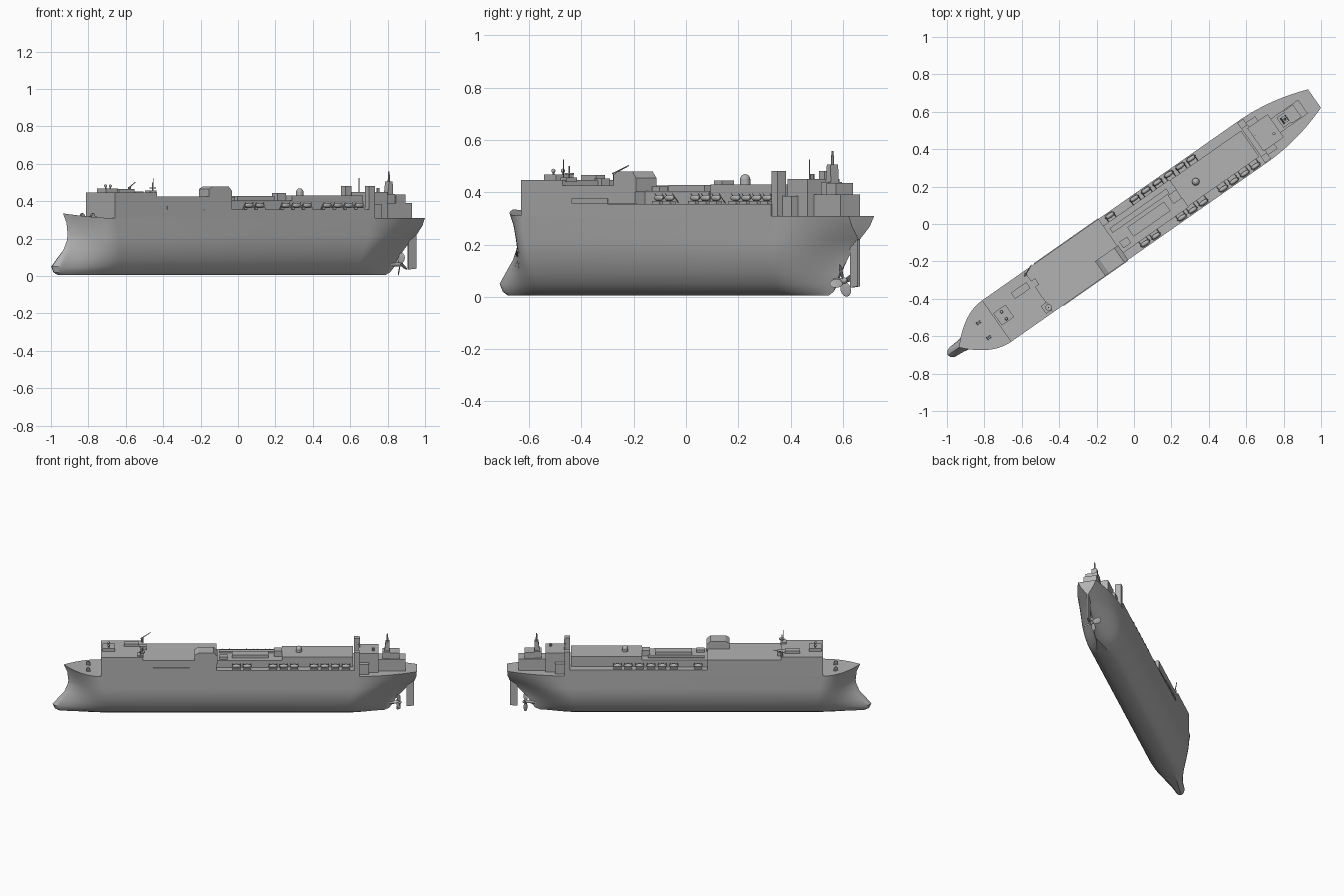
import bpy, bmesh, math
from mathutils import Matrix, Vector

if "Cube" in bpy.data.objects:
    bpy.data.objects.remove(bpy.data.objects["Cube"])

gray = bpy.data.materials.new("ship_gray")
gray.use_nodes = True
gray.diffuse_color = (0.45, 0.45, 0.45, 1)
gray.node_tree.nodes["Principled BSDF"].inputs["Base Color"].default_value = (0.45, 0.45, 0.45, 1)

# The ship lies diagonally: parts are built with bow at -x, then turned.
TURN = Matrix.Rotation(math.radians(35), 4, 'Z') @ Matrix.Translation((0, -0.004, 0))


def finish(name, bm, smooth=False):
    bmesh.ops.remove_doubles(bm, verts=bm.verts, dist=0.0004)
    bmesh.ops.recalc_face_normals(bm, faces=bm.faces)
    bm.transform(TURN)
    mesh = bpy.data.meshes.new(name)
    bm.to_mesh(mesh)
    bm.free()
    mesh.materials.append(gray)
    ob = bpy.data.objects.new(name, mesh)
    bpy.context.collection.objects.link(ob)
    if smooth:
        bpy.ops.object.select_all(action='DESELECT')
        ob.select_set(True)
        bpy.context.view_layer.objects.active = ob
        bpy.ops.object.shade_smooth_by_angle(angle=math.radians(30))
    return ob


def box(name, s0, s1, t0, t1, z0, z1):
    bm = bmesh.new()
    size = Matrix.Diagonal((s1 - s0, t1 - t0, z1 - z0, 1))
    mid = Matrix.Translation(((s0 + s1) / 2, (t0 + t1) / 2, (z0 + z1) / 2))
    bmesh.ops.create_cube(bm, size=1, matrix=mid @ size)
    return finish(name, bm)


def prism(name, outline, t0, t1):
    """Extrude a side outline of (s, z) points across the ship."""
    bm = bmesh.new()
    face = bm.faces.new([bm.verts.new((s, t0, z)) for s, z in outline])
    ext = bmesh.ops.extrude_face_region(bm, geom=[face])["geom"]
    bmesh.ops.translate(bm, vec=(0, t1 - t0, 0), verts=[v for v in ext if isinstance(v, bmesh.types.BMVert)])
    return finish(name, bm)


def rod(name, a, b, r0, r1=None, sides=8):
    a, b = Vector(a), Vector(b)
    bm = bmesh.new()
    place = Matrix.Translation((a + b) / 2) @ (b - a).to_track_quat('Z', 'Y').to_matrix().to_4x4()
    bmesh.ops.create_cone(bm, cap_ends=True, segments=sides, radius1=r0,
                          radius2=r0 if r1 is None else r1, depth=(b - a).length, matrix=place)
    return finish(name, bm, True)


def ball(name, centre, radii):
    bm = bmesh.new()
    place = Matrix.Translation(centre) @ Matrix.Diagonal((*radii, 1))
    bmesh.ops.create_uvsphere(bm, u_segments=14, v_segments=8, radius=1, matrix=place)
    return finish(name, bm, True)


# Hull waterlines: height, half beam, stem, entrance end, bow hollow, bulb,
# run start, stern end, stern half width, stern hollow
LEVELS = [
    (0.006, 0.04, -1.18, -0.85, 0.7, 0.012, 0.72, 0.96, 0.0, 0.7),
    (0.02, 0.066, -1.205, -0.85, 0.8, 0.025, 0.71, 0.99, 0.0, 0.8),
    (0.05, 0.092, -1.218, -0.85, 0.9, 0.032, 0.71, 1.015, 0.004, 0.8),
    (0.09, 0.113, -1.185, -0.85, 0.8, 0.024, 0.72, 1.035, 0.004, 0.7),
    (0.14, 0.128, -1.142, -0.86, 0.6, 0.012, 0.73, 1.08, 0.0, 0.5),
    (0.19, 0.135, -1.12, -0.87, 0.4, 0.0, 0.75, 1.125, 0.0, 0.35),
    (0.22, 0.135, -1.115, -0.88, 0.3, 0.0, 0.755, 1.16, 0.004, 0.2),
    (0.27, 0.135, -1.122, -0.89, 0.15, 0.0, 0.76, 1.172, 0.042, 0.1),
    (0.31, 0.135, -1.145, -0.90, 0.0, 0.0, 0.77, 1.175, 0.06, 0.0),
]


def fullness(u, hollow):
    return (1 - hollow) * (1 - (1 - u) ** 2) + hollow * u * u * (3 - 2 * u)


def waterline(level):
    z, beam, stem, ent, bow_h, bulb, run, stern, sw, stern_h = level
    side = []
    n = 14
    for i in range(n + 1):
        u = (i / n) ** 1.5
        w = beam * fullness(u, bow_h) + bulb * math.sqrt(min(1, u * 14)) * (1 - u) ** 2
        rise = 0.025 * (1 - u) ** 2 * max(0, (z - 0.22) / 0.09)
        side.append((stem + (ent - stem) * u, min(w, beam), z + rise))
    for i in range(n + 1):
        u = i / n
        side.append((run + (stern - run) * u, sw + (beam - sw) * fullness(1 - u, stern_h), z))
    return side + [(s, -t, z) for s, t, z in reversed(side)]


bm = bmesh.new()
rings = [[bm.verts.new(p) for p in waterline(level)] for level in LEVELS]
for low, high in zip(rings, rings[1:]):
    for i in range(len(low)):
        j = (i + 1) % len(low)
        bm.faces.new((low[i], low[j], high[j], high[i]))
for ring in (rings[0], rings[-1]):          # deck and bottom plating, in strips
    for i in range(len(ring) // 2 - 1):
        bm.faces.new((ring[i], ring[i + 1], ring[-2 - i], ring[-1 - i]))
finish("hull", bm, True)

# Raised decks above the hull
B = 0.135
box("side_deck", -0.90, 0.765, -B, B, 0.30, 0.355)
box("bridge_house", -0.90, -0.625, -B, B, 0.35, 0.447)
box("forward_trunk", -0.625, -0.27, -B, B, 0.35, 0.425)
box("forward_trunk_step", -0.27, -0.14, -B, B, 0.35, 0.405)
box("forward_trunk_port", -0.27, -0.14, -0.04, B, 0.35, 0.425)
box("middle_trunk", -0.14, 0.29, -0.09, 0.09, 0.35, 0.405)
box("aft_trunk", 0.29, 0.755, -0.085, 0.085, 0.35, 0.43)
prism("hangar", [(-0.285, 0.40), (-0.135, 0.40), (-0.135, 0.455), (-0.16, 0.48),
                 (-0.26, 0.48), (-0.285, 0.465)], -B, -0.04)

# Deck boxes and pipe runs
box("bridge_roof_box", -0.89, -0.81, -0.035, 0.045, 0.44, 0.467)
box("forward_hatch", -0.75, -0.65, 0.04, 0.08, 0.44, 0.465)
box("bridge_wing_box", -0.66, -0.62, -0.12, -0.07, 0.44, 0.457)
box("port_wing_box", -0.65, -0.60, 0.03, 0.07, 0.42, 0.452)
box("long_casing", -0.04, 0.20, -0.05, 0.01, 0.40, 0.427)
box("pipe_run", -0.12, 0.25, 0.03, 0.06, 0.40, 0.415)
box("manifold_box", 0.235, 0.29, -0.03, 0.025, 0.40, 0.445)
box("small_casing", -0.12, -0.07, -0.07, -0.03, 0.40, 0.422)
rod("dome_base", (0.4, 0, 0.425), (0.4, 0, 0.447), 0.02, sides=14)
ball("radar_dome", (0.4, 0, 0.449), (0.02, 0.02, 0.02))

# Side galleries, lifeboats and davits
for side, label, places in ((1, "port", (-0.08, 0.08, 0.155, 0.23, 0.305, 0.38, 0.45)),
                            (-1, "starboard", (-0.01, 0.06, 0.23, 0.30, 0.37, 0.50, 0.57, 0.64, 0.71))):
    edges = sorted((side * B, side * (B + 0.004)))
    box(label + "_gallery", -0.56, -0.32, *edges, 0.357, 0.376)
    box(label + "_gallery_lip", -0.32, -0.14, *edges, 0.353, 0.359)
    for s in places:
        ball(label + "_lifeboat", (s, side * 0.115, 0.378), (0.03, 0.012, 0.012))
        for ds in (-0.024, 0.024):
            rod(label + "_davit", (s + ds, side * 0.088, 0.357), (s + ds, side * 0.118, 0.395), 0.0018, sides=4)
        box(label + "_boat_cradle", s - 0.025, s + 0.025, *sorted((side * 0.105, side * 0.13)), 0.353, 0.367)

# Aft house, side towers and funnel
for side, label in ((1, "port"), (-1, "starboard")):
    box(label + "_tower", 0.762, 0.80, *sorted((side * 0.09, side * 0.13)), 0.30, 0.482)
    box(label + "_tower_step", 0.80, 0.86, *sorted((side * 0.075, side * 0.105)), 0.30, 0.385)
    # Bow winches
    rod(label + "_bow_winch", (-0.985, side * 0.04, 0.325), (-0.985, side * 0.056, 0.325), 0.011)
    box(label + "_winch_base", -1.0, -0.97, *sorted((side * 0.035, side * 0.06)), 0.30, 0.32)
box("aft_house", 0.79, 0.922, -0.075, 0.075, 0.30, 0.45)
box("engine_casing", 0.92, 1.10, -0.045, 0.045, 0.30, 0.392)
box("aft_casing", 1.0, 1.062, -0.04, 0.04, 0.38, 0.435)
box("funnel_base", 0.95, 1.0, -0.032, 0.032, 0.38, 0.44)
prism("funnel", [(0.96, 0.42), (0.998, 0.42), (0.994, 0.505), (0.97, 0.505)], -0.018, 0.018)
rod("funnel_pipe", (0.982, 0, 0.50), (0.982, 0, 0.558), 0.007, 0.004)
rod("aft_mast", (0.80, 0.02, 0.44), (0.80, 0.02, 0.525), 0.0025)
rod("aft_vent", (0.89, -0.03, 0.44), (0.89, -0.03, 0.47), 0.008)

# Forward masts and crane
rod("bridge_mast", (-0.64, -0.12, 0.44), (-0.64, -0.12, 0.525), 0.002)
rod("crane_post", (-0.63, 0.115, 0.44), (-0.63, 0.115, 0.475), 0.009)
rod("crane_jib", (-0.64, 0.11, 0.47), (-0.575, 0.14, 0.502), 0.004, 0.002)
rod("radar_platform", (-0.63, -0.10, 0.468), (-0.63, -0.10, 0.474), 0.018, sides=12)
rod("radar_post", (-0.63, -0.10, 0.44), (-0.63, -0.10, 0.50), 0.003)
for t in (-0.02, 0.025):
    rod("roof_antenna", (-0.85, t, 0.46), (-0.85, t, 0.48), 0.004)
    ball("roof_dome", (-0.85, t, 0.482), (0.008, 0.008, 0.008))

# Rudder, shaft and propeller
prism("rudder", [(1.107, 0.035), (1.158, 0.04), (1.158, 0.235), (1.107, 0.21)], -0.006, 0.006)
rod("propeller_shaft", (0.98, 0, 0.062), (1.055, 0, 0.062), 0.012, 0.010, 12)
ball("propeller_hub", (1.058, 0, 0.062), (0.017, 0.012, 0.012))
for k in range(4):
    bm = bmesh.new()
    place = (Matrix.Translation((1.055, 0, 0.062)) @ Matrix.Rotation(math.pi / 2 * k + 0.3, 4, 'X')
             @ Matrix.Translation((0, 0, 0.035)) @ Matrix.Rotation(0.7, 4, 'Z')
             @ Matrix.Diagonal((0.003, 0.02, 0.029, 1)))
    bmesh.ops.create_uvsphere(bm, u_segments=12, v_segments=8, radius=1, matrix=place)
    finish("propeller_blade", bm, True)
